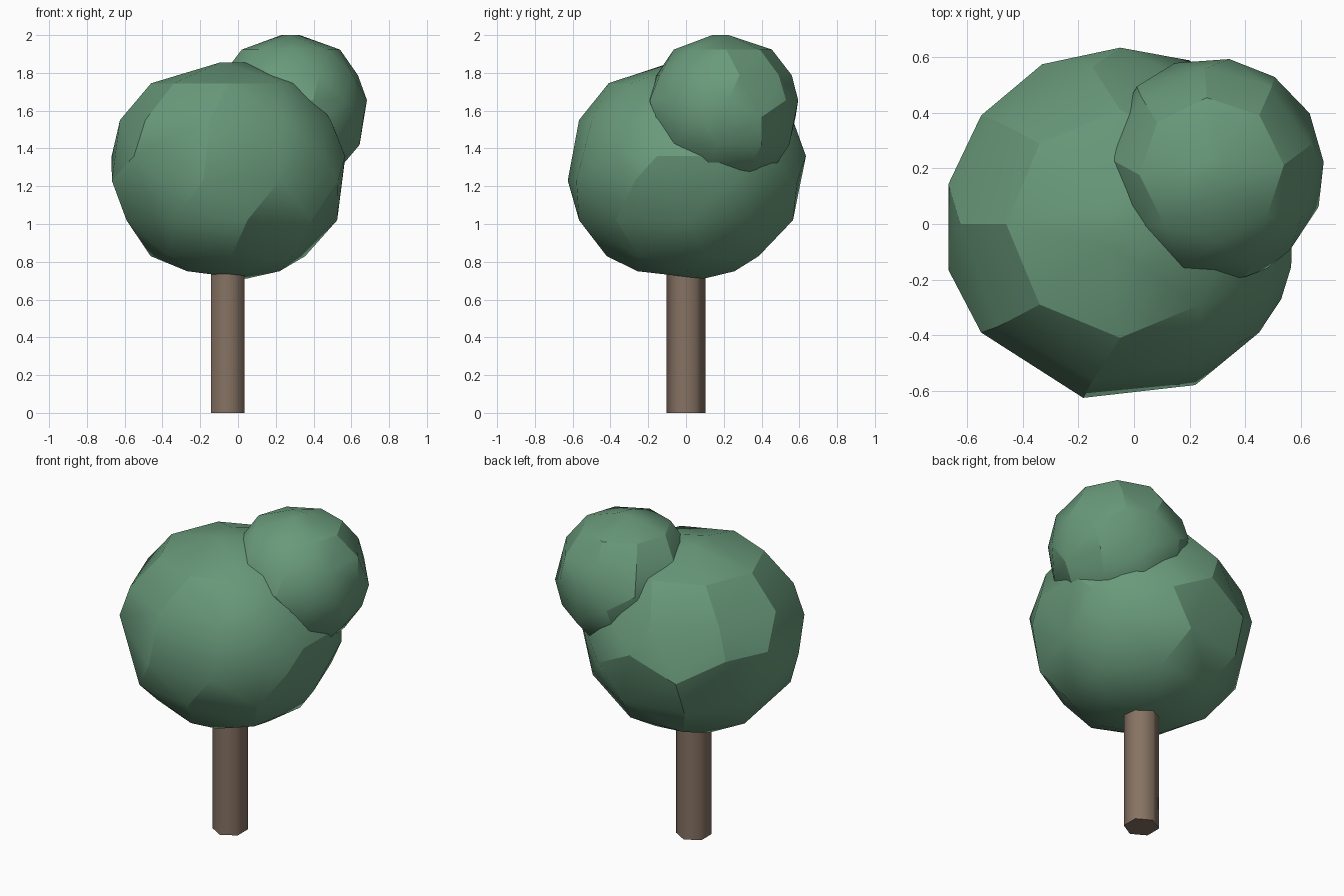
import bpy
import bmesh
from math import cos, sin, radians
from mathutils import Matrix, Vector

cube = bpy.data.objects.get("Cube")
if cube:
    bpy.data.objects.remove(cube, do_unlink=True)


def make_material(name, colour):
    material = bpy.data.materials.new(name)
    material.use_nodes = True
    material.diffuse_color = colour
    material.node_tree.nodes["Principled BSDF"].inputs["Base Color"].default_value = colour
    return material


def add_object(name, bm, material, smooth_angle):
    bmesh.ops.recalc_face_normals(bm, faces=bm.faces)
    mesh = bpy.data.meshes.new(name)
    bm.to_mesh(mesh)
    bm.free()
    mesh.materials.append(material)
    obj = bpy.data.objects.new(name, mesh)
    bpy.context.collection.objects.link(obj)
    bpy.ops.object.select_all(action="DESELECT")
    obj.select_set(True)
    bpy.context.view_layer.objects.active = obj
    bpy.ops.object.shade_smooth_by_angle(angle=radians(smooth_angle))
    return obj


def even_ring(count, phase):
    return [phase + 360 * i / count for i in range(count)]


# Rings of a chunky leaf ball: height from its middle, radius, angles
LEAF_RINGS = [
    (0.575, 0.09, even_ring(3, 0)),
    (0.465, 0.41, even_ring(8, 0)),
    (0.27, 0.575, even_ring(9, 20)),
    (0.08, 0.635, [167, 142, 90, 40, 13, -14, -38, -142]),
    (-0.05, 0.64, [116, 67, 25, -25, -65, -102, -165]),
    (-0.26, 0.575, even_ring(9, 0)),
    (-0.45, 0.42, even_ring(7, 15)),
    (-0.53, 0.27, even_ring(5, 0)),
    (-0.57, 0.13, [45]),
]


def leaf_ball(name, centre, width, height, turn, material):
    """Wrap a faceted skin around the leaf rings."""
    bm = bmesh.new()
    for level, radius, angles in LEAF_RINGS:
        for angle in angles:
            a = radians(angle + turn)
            offset = Vector((radius * cos(a) * width, radius * sin(a) * width, level * height))
            bm.verts.new(Vector(centre) + offset)
    bmesh.ops.convex_hull(bm, input=bm.verts)
    loose = [v for v in bm.verts if not v.link_faces]
    bmesh.ops.delete(bm, geom=loose, context="VERTS")
    return add_object(name, bm, material, 26)


leaf_green = make_material("leaf green", (0.14, 0.32, 0.195, 1))
bark_brown = make_material("bark brown", (0.24, 0.17, 0.125, 1))

# Six-sided trunk with a corner to the front, reaching up into the leaves
trunk_height = 0.95
trunk = bmesh.new()
bmesh.ops.create_cone(trunk, cap_ends=True, segments=6, radius1=0.102, radius2=0.102,
                      depth=trunk_height,
                      matrix=Matrix.Translation((-0.055, 0, trunk_height / 2)))
add_object("trunk", trunk, bark_brown, 65)

# Large main crown and the smaller one on its upper back left
leaf_ball("main_crown", (-0.05, 0, 1.28), 1, 1, 0, leaf_green)
leaf_ball("small_crown", (0.28, 0.195, 1.6), 0.636, 0.695, -86, leaf_green)
